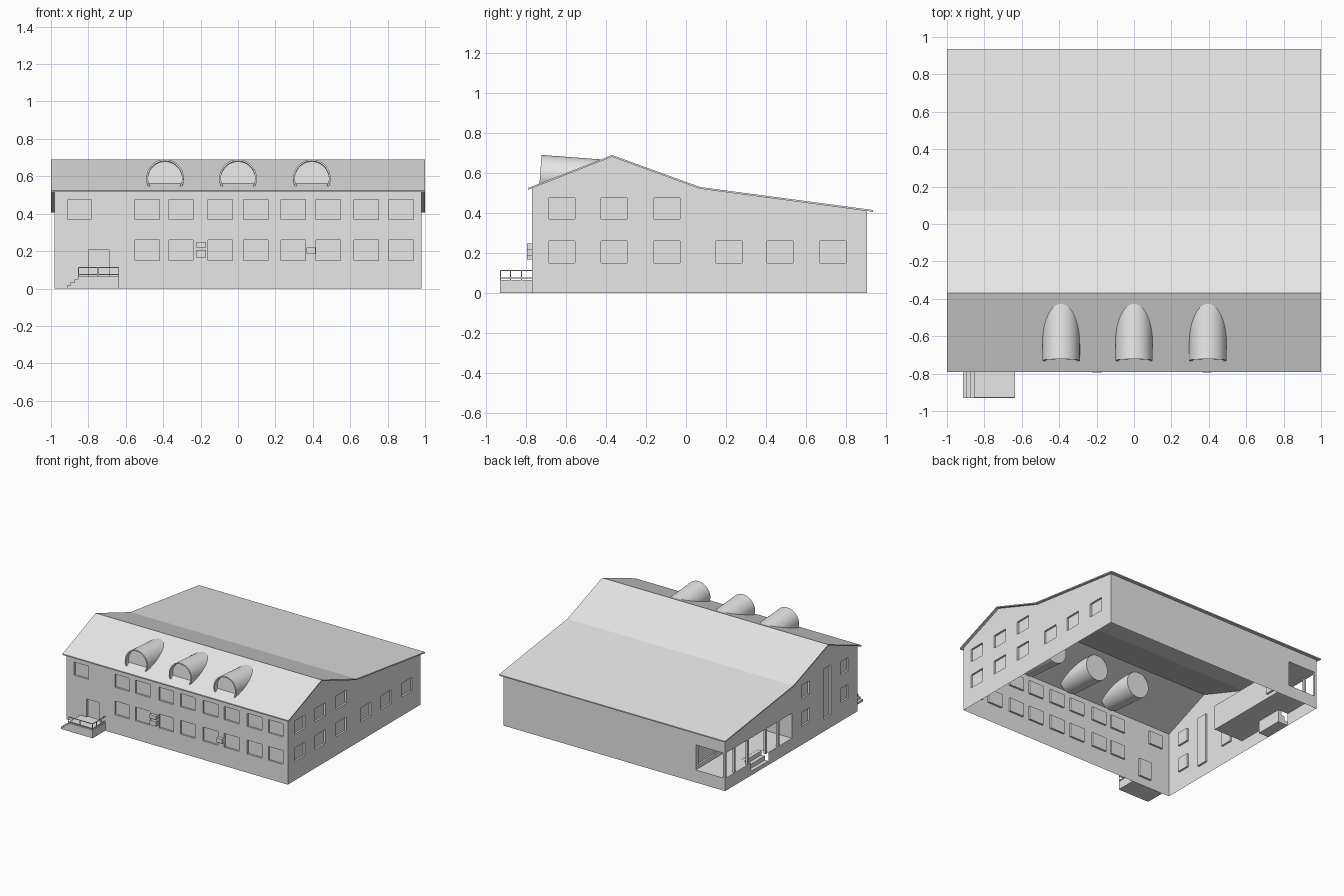
import bpy, bmesh, math
from mathutils import Vector, Matrix

cube = bpy.data.objects.get("Cube")
if cube:
    bpy.data.objects.remove(cube, do_unlink=True)

grey = bpy.data.materials.new("light_grey")
grey.use_nodes = True
grey.diffuse_color = (0.8, 0.8, 0.8, 1)
grey.node_tree.nodes["Principled BSDF"].inputs["Base Color"].default_value = (0.8, 0.8, 0.8, 1)

X, Y, Z = Vector((1, 0, 0)), Vector((0, 1, 0)), Vector((0, 0, 1))


def finish(name, bm):
    mesh = bpy.data.meshes.new(name)
    bm.to_mesh(mesh)
    bm.free()
    mesh.materials.append(grey)
    obj = bpy.data.objects.new(name, mesh)
    bpy.context.collection.objects.link(obj)
    return obj


def boxes(name, spans):
    """One object made of boxes given as (x0, x1, y0, y1, z0, z1)."""
    bm = bmesh.new()
    for x0, x1, y0, y1, z0, z1 in spans:
        m = Matrix.Translation(((x0 + x1) / 2, (y0 + y1) / 2, (z0 + z1) / 2))
        m = m @ Matrix.Diagonal((x1 - x0, y1 - y0, z1 - z0, 1))
        bmesh.ops.create_cube(bm, size=1, matrix=m)
    return finish(name, bm)


def sheet(name, outline, origin, u, v, inward, recesses=(), openings=(), depth=0.015):
    """Flat panel with recessed panes and open holes, rects are (u0, u1, v0, v1)."""
    bm = bmesh.new()
    bm.faces.new([bm.verts.new(origin + u * a + v * b) for a, b in outline])
    rects = list(recesses) + list(openings)
    for axis, k in ((u, 0), (v, 2)):
        for cut in sorted({r[k + i] for r in rects for i in (0, 1)}):
            bmesh.ops.bisect_plane(bm, geom=bm.verts[:] + bm.edges[:] + bm.faces[:],
                                   dist=1e-5, plane_co=origin + axis * cut, plane_no=axis)

    def inside(face, r):
        c = face.calc_center_median() - origin
        return r[0] < c.dot(u) < r[1] and r[2] < c.dot(v) < r[3]

    if u.cross(v).dot(inward) > 0:
        bmesh.ops.reverse_faces(bm, faces=bm.faces[:])
    holes = [f for f in bm.faces if any(inside(f, r) for r in openings)]
    if holes:
        bmesh.ops.delete(bm, geom=holes, context='FACES')
    panes = [[f for f in bm.faces if inside(f, r)] for r in recesses]
    for faces in panes:
        new = bmesh.ops.extrude_face_region(bm, geom=faces)["geom"]
        verts = [g for g in new if isinstance(g, bmesh.types.BMVert)]
        bmesh.ops.translate(bm, vec=inward * depth, verts=verts)
        bmesh.ops.delete(bm, geom=[f for f in faces if f.is_valid], context='FACES')
    return finish(name, bm)


def rect(a0, a1, b0, b1):
    return [(a0, b0), (a1, b0), (a1, b1), (a0, b1)]


# Main dimensions
WX, FRONT, BACK = 0.98, -0.77, 0.905
LOW, HIGH = (0.15, 0.26), (0.37, 0.475)
ROOF = [(-0.79, 0.525), (-0.37, 0.69), (0.07, 0.53), (0.935, 0.415)]
THICK = 0.009
PORCH_X, PORCH_Y, FLOOR, CEIL = -0.72, 0.06, 0.10, 0.30
STEP_Y = (0.36, 0.58)


def under_roof(y):
    for (y0, z0), (y1, z1) in zip(ROOF, ROOF[1:]):
        if y <= y1:
            return z0 + (z1 - z0) * (y - y0) / (y1 - y0) - THICK


# Roof slab
bm = bmesh.new()
loop = ROOF + [(y, z - THICK) for y, z in reversed(ROOF)]
face = bm.faces.new([bm.verts.new((-1, y, z)) for y, z in loop])
new = bmesh.ops.extrude_face_region(bm, geom=[face], use_keep_orig=True)["geom"]
bmesh.ops.translate(bm, vec=X * 2, verts=[g for g in new if isinstance(g, bmesh.types.BMVert)])
bmesh.ops.recalc_face_normals(bm, faces=bm.faces[:])
finish("roof", bm)

# Front wall with windows and door
starts = [-0.55, -0.37, -0.16, 0.03, 0.23, 0.417, 0.62, 0.808]
panes = [(s, s + 0.13) + row for s in starts for row in (LOW, HIGH)]
panes += [(-0.91, -0.785) + HIGH, (-0.80, -0.69, 0.065, 0.21)]
sheet("front_wall", rect(-WX, WX, 0, under_roof(FRONT)), Y * FRONT, X, Z, Y, panes)

# Back wall, open at the porch corner
sheet("back_wall", rect(-WX, WX, 0, under_roof(BACK)), Y * BACK, X, Z, -Y,
      openings=[(-WX - 0.01, PORCH_X, FLOOR, CEIL)])

# Gable walls
gable = [(FRONT, 0), (BACK, 0), (BACK, under_roof(BACK))]
gable += [(y, z - THICK) for y, z in reversed(ROOF[1:3])] + [(FRONT, under_roof(FRONT))]
panes = [(s, s + 0.13) + LOW for s in (-0.685, -0.425, -0.16, 0.15, 0.405, 0.67)]
panes += [(s, s + 0.13) + HIGH for s in (-0.685, -0.425, -0.16)]
sheet("left_wall", gable, X * WX, Y, Z, -X, panes)
panes = [(s, s + 0.1) + row for s in (-0.65, -0.16) for row in (LOW, HIGH)]
panes.append((-0.43, -0.335, 0.10, 0.50))
sheet("right_wall", gable, X * -WX, Y, Z, X, panes,
      openings=[(PORCH_Y, BACK + 0.01, FLOOR, CEIL), STEP_Y + (-0.01, FLOOR)])

# Corner porch: floor, ceiling, inner walls
plan = rect(-WX, PORCH_X, PORCH_Y, BACK)
sheet("porch_floor", plan, Z * FLOOR, X, Y, -Z, openings=[(-WX - 0.01, -0.89) + STEP_Y])
sheet("porch_ceiling", plan, Z * CEIL, X, Y, Z)
sheet("porch_inner_wall", rect(PORCH_Y, BACK, FLOOR, CEIL), X * PORCH_X, Y, Z, X,
      [(0.66, 0.87, 0.13, 0.27)])
sheet("porch_end_wall", rect(-WX, PORCH_X, FLOOR, CEIL), Y * PORCH_Y, X, Z, -Y)
boxes("porch_posts", [(-WX, -WX + 0.018, y - 0.009, y + 0.009, FLOOR, CEIL)
                      for y in (0.23, 0.385, 0.615, 0.78, BACK - 0.009)])
boxes("porch_steps", [(-WX + 0.03 * i, -WX + 0.03 * (i + 1)) + STEP_Y + (0, 0.033 * (i + 1))
                      for i in range(3)])

# Entrance platform with side steps
PX0, PX1, PY = -0.855, -0.635, -0.93
boxes("entrance_platform", [(PX0, PX1, PY, FRONT, 0, 0.065)])
boxes("entrance_steps", [(PX0 - 0.02 * (i + 1), PX0 - 0.02 * i, PY, FRONT, 0, 0.049 - 0.016 * i)
                         for i in range(3)])

# Entrance railing
T = 0.005
rails = []
for z in (0.075, 0.113):
    rails.append((PX0, PX1, PY, PY + T, z - T / 2, z + T / 2))
    rails.append((PX1 - T, PX1, PY, FRONT, z - T / 2, z + T / 2))
rails += [(x, x + T, PY, PY + T, 0.065, 0.113) for x in (PX0, -0.75, PX1 - T)]
rails += [(PX1 - T, PX1, y, y + T, 0.065, 0.113) for y in (-0.88, -0.825)]
boxes("entrance_railing", rails)

# Wall-mounted air units
boxes("air_units", [(-0.225, -0.17, -0.795, FRONT, 0.22, 0.248),
                    (-0.225, -0.17, -0.795, FRONT, 0.167, 0.205),
                    (0.365, 0.415, -0.795, FRONT, 0.185, 0.22)])

# Barrel dormers with recessed fronts
for x, label in ((-0.39, "right"), (0, "middle"), (0.395, "left")):
    bm = bmesh.new()
    length = 0.31
    bmesh.ops.create_cone(bm, cap_ends=True, segments=48, radius1=0.1, radius2=0.1, depth=length)
    cap = max(bm.faces, key=lambda f: f.calc_center_median().z)
    bmesh.ops.inset_region(bm, faces=[cap], thickness=0.009)
    new = bmesh.ops.extrude_face_region(bm, geom=[cap])["geom"]
    bmesh.ops.translate(bm, vec=Z * -0.035, verts=[g for g in new if isinstance(g, bmesh.types.BMVert)])
    if cap.is_valid:
        bmesh.ops.delete(bm, geom=[cap], context='FACES')
    tilt = Matrix.Rotation(math.radians(90 - 4.3), 4, 'X')
    bmesh.ops.transform(bm, matrix=Matrix.Translation((x, -0.575, 0.579)) @ tilt, verts=bm.verts[:])
    dormer = finish(label + "_dormer", bm)
    bpy.ops.object.select_all(action='DESELECT')
    dormer.select_set(True)
    bpy.context.view_layer.objects.active = dormer
    bpy.ops.object.shade_smooth_by_angle(angle=math.radians(35))
